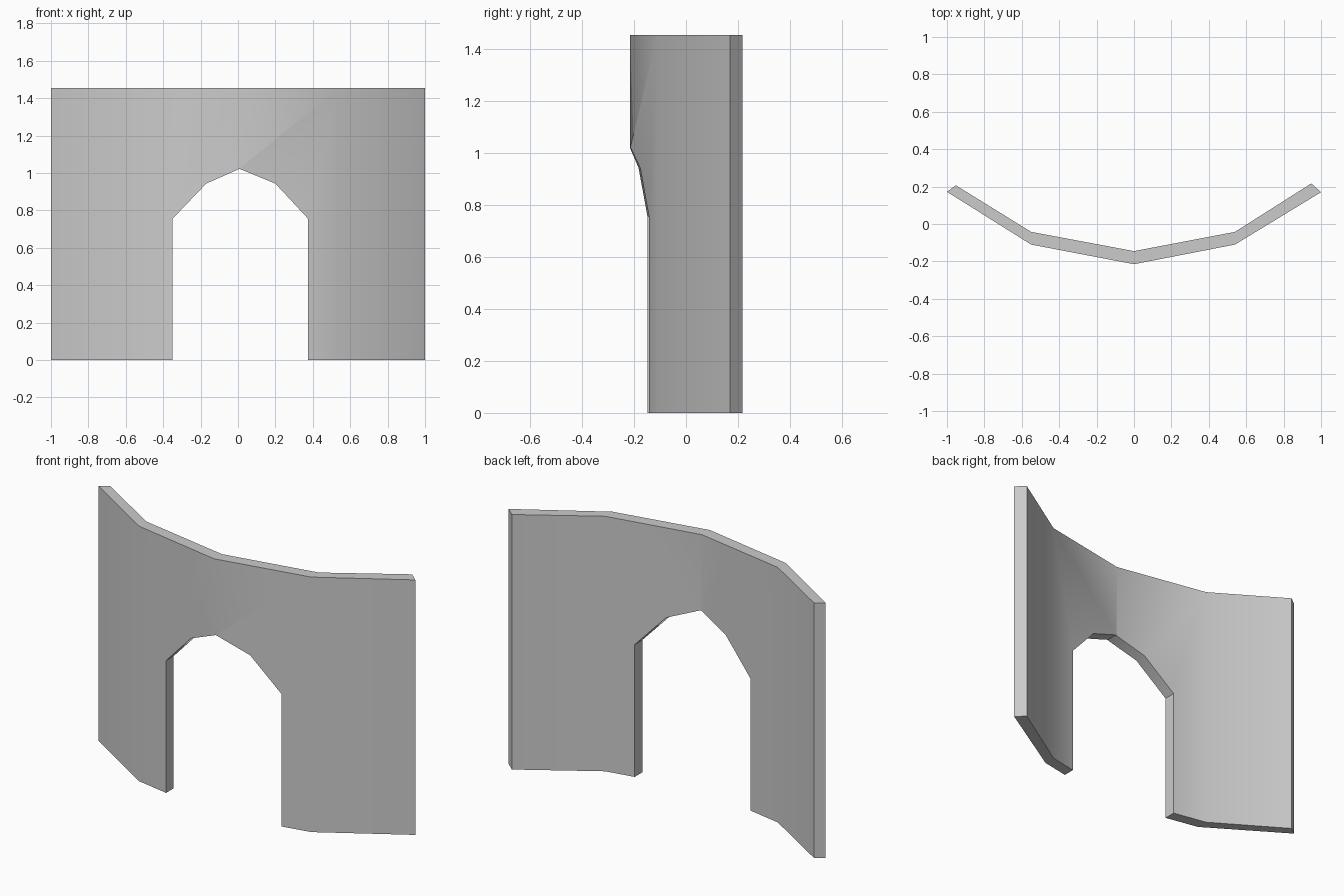
import bpy, bmesh, math
from mathutils import Vector

if "Cube" in bpy.data.objects:
    bpy.data.objects.remove(bpy.data.objects["Cube"])


def prism(name, outline, sweep):
    """Extrude a closed outline of 3D points along a sweep vector."""
    bm = bmesh.new()
    face = bm.faces.new([bm.verts.new(p) for p in outline])
    ext = bmesh.ops.extrude_face_region(bm, geom=[face])
    moved = [g for g in ext["geom"] if isinstance(g, bmesh.types.BMVert)]
    bmesh.ops.translate(bm, verts=moved, vec=Vector(sweep))
    bmesh.ops.recalc_face_normals(bm, faces=bm.faces)
    mesh = bpy.data.meshes.new(name)
    bm.to_mesh(mesh)
    bm.free()
    obj = bpy.data.objects.new(name, mesh)
    bpy.context.collection.objects.link(obj)
    return obj


# Bent wall: plan outline of front and back faces, raised to full height
front = [(-1, 0.172), (-0.55, -0.11), (0, -0.215), (0.54, -0.11), (1, 0.17)]
back = [(0.948, 0.217), (0.54, -0.042), (0, -0.145), (-0.55, -0.042), (-0.953, 0.207)]
wall = prism("curved_wall", [(x, y, 0) for x, y in front + back], (0, 0, 1.455))

# Arched doorway cut straight through from front to back
arch = [(-0.35, -0.2), (0.375, -0.2), (0.375, 0.755), (0.2, 0.943),
        (0.008, 1.022), (-0.17, 0.943), (-0.35, 0.755)]
cutter = prism("doorway_cutter", [(x, -0.6, z) for x, z in arch], (0, 1.2, 0))

cut = wall.modifiers.new("doorway", "BOOLEAN")
cut.operation = "DIFFERENCE"
cut.solver = "EXACT"
cut.object = cutter
bpy.context.view_layer.objects.active = wall
wall.select_set(True)
cutter.select_set(False)
bpy.ops.object.modifier_apply(modifier=cut.name)
bpy.data.objects.remove(cutter)

# Soft shading over the bends, crisp rims
bpy.ops.object.shade_smooth_by_angle(angle=math.radians(30))
